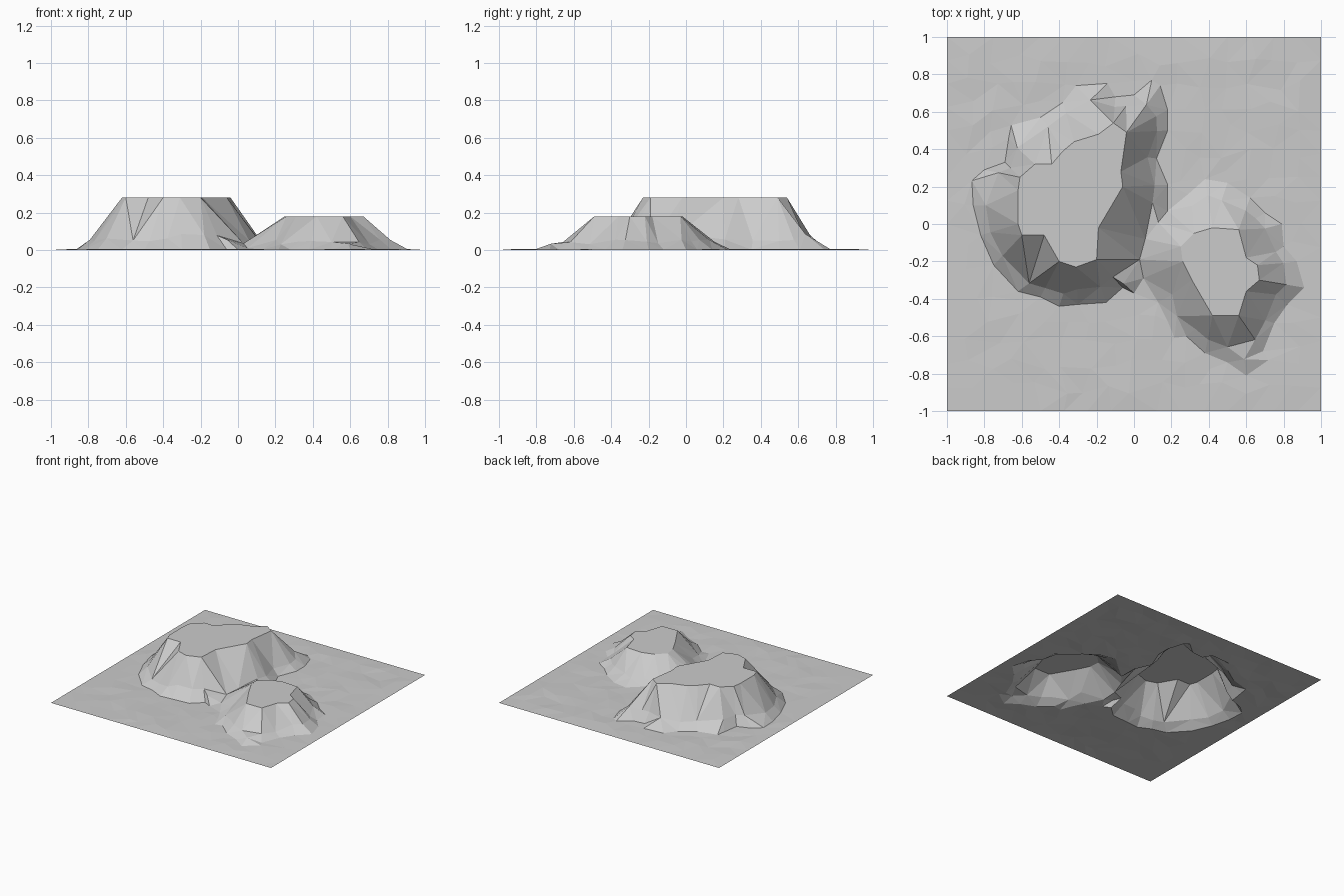
import bpy, random
from mathutils import Vector
from mathutils.geometry import delaunay_2d_cdt, intersect_point_line

if "Cube" in bpy.data.objects:
    bpy.data.objects.remove(bpy.data.objects["Cube"])

random.seed(4)

# Large mesa: flat-top rim and foot outline
TOP_A = [(-.62, 0), (-.60, -.06), (-.48, -.06), (-.40, -.20), (-.31, -.23),
         (-.20, -.19), (-.19, -.02), (-.19, .17), (-.06, .20), (-.07, .28),
         (-.04, .49), (-.11, .54), (-.14, .38), (-.19, .48), (-.25, .43),
         (-.32, .44), (-.38, .39), (-.44, .32), (-.53, .32), (-.61, .25), (-.62, .18)]
FOOT_A = [(-.86, .10), (-.82, -.06), (-.75, -.22), (-.62, -.36), (-.50, -.39),
          (-.40, -.44), (-.30, -.43), (-.15, -.42), (-.06, -.34), (.0, -.37),
          (.05, -.29), (.03, -.19), (.06, -.08), (.13, .01), (.18, .07), (.18, .21),
          (.12, .35), (.18, .50), (.18, .61), (.14, .74), (0, .69), (-.10, .68),
          (-.31, .74), (-.38, .65), (-.50, .57), (-.67, .46), (-.69, .33), (-.80, .29)]
# Small mesa
TOP_B = [(.25, -.12), (.26, -.20), (.31, -.30), (.42, -.49), (.56, -.49),
         (.60, -.36), (.67, -.30), (.66, -.22), (.60, -.18), (.56, -.03),
         (.50, -.07), (.42, -.02), (.32, -.05)]
FOOT_B = [(.13, .01), (.06, -.08), (.03, -.19), (.05, -.29), (.13, -.42), (.18, -.52),
          (.28, -.60), (.38, -.69), (.50, -.74), (.60, -.81), (.69, -.68),
          (.75, -.53), (.82, -.43), (.91, -.34), (.87, -.20), (.80, -.12),
          (.79, 0), (.70, .06), (.62, .14), (.50, .22), (.38, .24), (.29, .16)]
# Raised ground where the two feet meet
SADDLE = {(.13, .01): .065, (.06, -.08): .05, (.03, -.19): .035, (.05, -.29): .01}


def inside(p, poly):
    hit = False
    for (x1, y1), (x2, y2) in zip(poly, poly[1:] + poly[:1]):
        if (y1 > p[1]) != (y2 > p[1]) and p[0] < x1 + (p[1] - y1) * (x2 - x1) / (y2 - y1):
            hit = not hit
    return hit


def nearest(p, poly):
    best = None
    for a, b in zip(poly, poly[1:] + poly[:1]):
        q, t = intersect_point_line(p, a, b)
        q = Vector(a).lerp(Vector(b), min(1, max(0, t))).to_2d()
        if best is None or (q - Vector(p)).length < (best - Vector(p)).length:
            best = q
    return best


pts, heights, edges = [], [], []


def add(p, z):
    pts.append(Vector(p[:2]))
    heights.append(z)


def mesa(top, foot, height):
    start, n = len(pts), len(top)
    for p in top:
        add(p, height)
    edges.extend((start + i, start + (i + 1) % n) for i in range(n))
    # lower slope ring, slightly irregular
    for p in foot:
        if p in SADDLE:
            continue
        t = random.uniform(.24, .42)
        add(Vector(p).lerp(nearest(p, top), t), height * (t * .9 - .06))


mesa(TOP_A, FOOT_A, .28)
mesa(TOP_B, FOOT_B, .18)
for p in dict.fromkeys(FOOT_A + FOOT_B):
    add(p, SADDLE.get(p, .002))

# Surrounding plain with faint unevenness
N = 16
for i in range(N + 1):
    for j in range(N + 1):
        p = [-1 + 2 * i / N, -1 + 2 * j / N]
        z = 0
        if 0 < i < N and 0 < j < N:
            p = [c + random.uniform(-.035, .035) for c in p]
            z = random.uniform(0, .006)
            if any(inside(p, f) or (nearest(p, f) - Vector(p)).length < .04
                   for f in (FOOT_A, FOOT_B)):
                continue
        add(p, z)

# Triangulate everything into one open sheet
co, _, faces, origin, _, _ = delaunay_2d_cdt(pts, edges, [], 0, 1e-5)
verts = [(c.x, c.y, heights[o[0]] if o else 0) for c, o in zip(co, origin)]
mesh = bpy.data.meshes.new("mesa_terrain")
mesh.from_pydata(verts, [], faces)
mesh.update()
bpy.context.collection.objects.link(bpy.data.objects.new("mesa_terrain", mesh))
